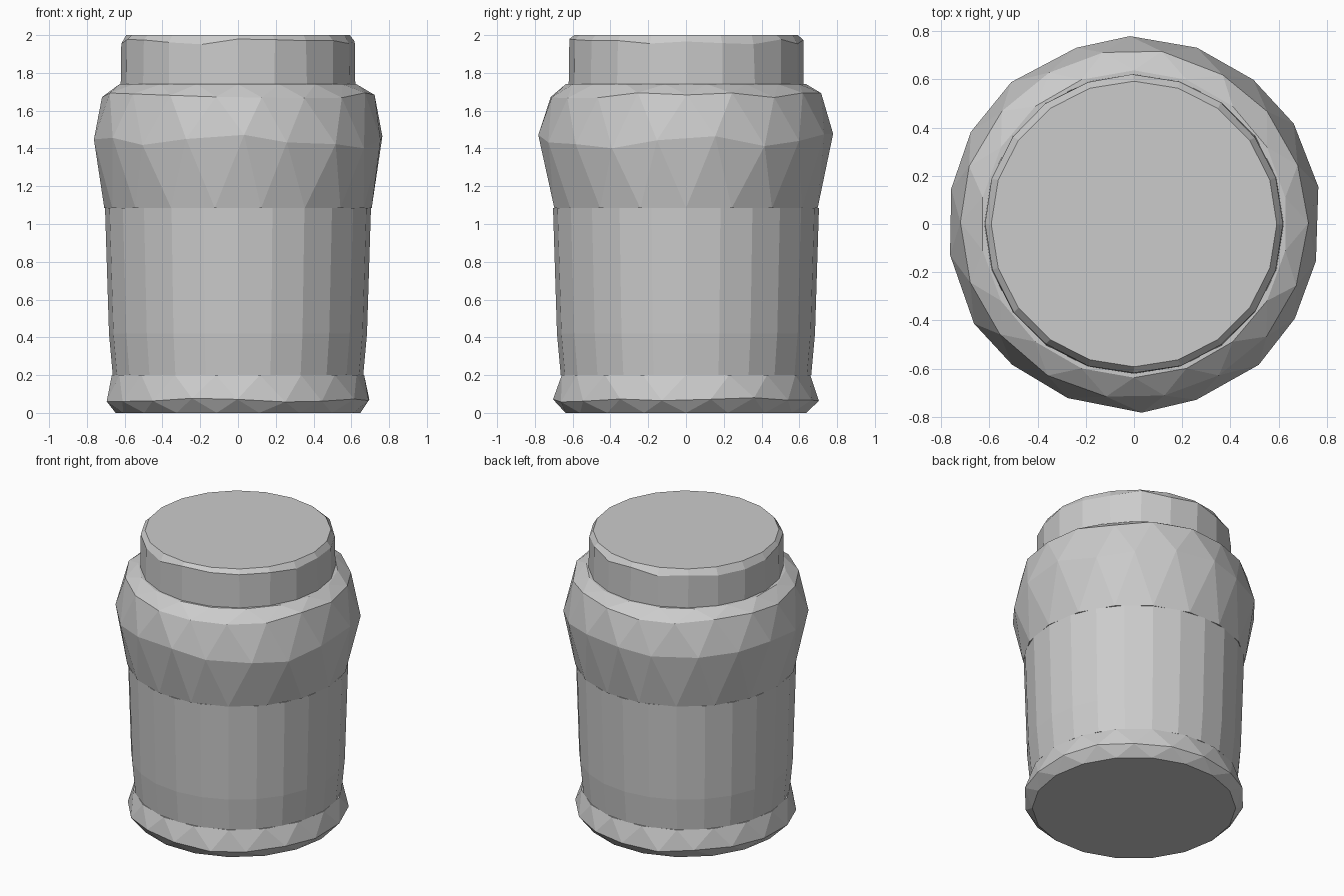
import bpy, bmesh, math, random

cube = bpy.data.objects.get("Cube")
if cube:
    bpy.data.objects.remove(cube)

rng = random.Random(4)

grey = bpy.data.materials.new("plain_grey")
grey.use_nodes = True
colour = (0.6, 0.6, 0.6, 1)
grey.diffuse_color = colour
grey.node_tree.nodes["Principled BSDF"].inputs["Base Color"].default_value = colour


def faceted_lathe(name, sides, rings):
    """Rings are (height, radius, height jitter, twist in steps); twisted rings join by triangles."""
    bm = bmesh.new()
    loops = []
    for z, r, jitter, twist in rings:
        loop = []
        for i in range(sides):
            wobble = rng.uniform(-1, 1)
            a = math.tau * (i + twist + 3 * jitter * wobble) / sides
            h = z + jitter * rng.uniform(-1, 1)
            rad = r + 0.2 * jitter * wobble
            loop.append(bm.verts.new((rad * math.cos(a), rad * math.sin(a), h)))
        loops.append(loop)
    for k, (low, high) in enumerate(zip(loops, loops[1:])):
        turn = rings[k + 1][3] - rings[k][3]
        for i in range(sides):
            j = (i + 1) % sides
            if turn > 0:
                bm.faces.new((low[i], low[j], high[i]))
                bm.faces.new((low[j], high[j], high[i]))
            elif turn < 0:
                bm.faces.new((low[i], high[j], high[i]))
                bm.faces.new((low[i], low[j], high[j]))
            else:
                bm.faces.new((low[i], low[j], high[j], high[i]))
    # Close both ends
    bm.faces.new(loops[0][::-1])
    bm.faces.new(loops[-1])
    bmesh.ops.recalc_face_normals(bm, faces=bm.faces)
    mesh = bpy.data.meshes.new(name)
    bm.to_mesh(mesh)
    bm.free()
    mesh.materials.append(grey)
    obj = bpy.data.objects.new(name, mesh)
    bpy.context.collection.objects.link(obj)
    return obj


# Flared foot
faceted_lathe("jar_base", 18, [
    (0, 0.648, 0, 0), (0.07, 0.705, 0.015, 0.5), (0.2, 0.668, 0, 0)])

# Tapered straight wall
faceted_lathe("jar_body", 24, [
    (0.2, 0.663, 0, 0), (0.42, 0.683, 0, 0), (1.085, 0.704, 0, 0)])

# Bulging shoulder with a flat ledge
faceted_lathe("jar_shoulder", 18, [
    (1.085, 0.708, 0, 0), (1.44, 0.775, 0.04, 0.5),
    (1.68, 0.722, 0.015, 0), (1.74, 0.637, 0, 0.5)])

# Screw lid with a softened rim
faceted_lathe("jar_lid", 20, [
    (1.735, 0.621, 0, 0), (1.965, 0.618, 0.015, 0), (2, 0.592, 0, 0)])
